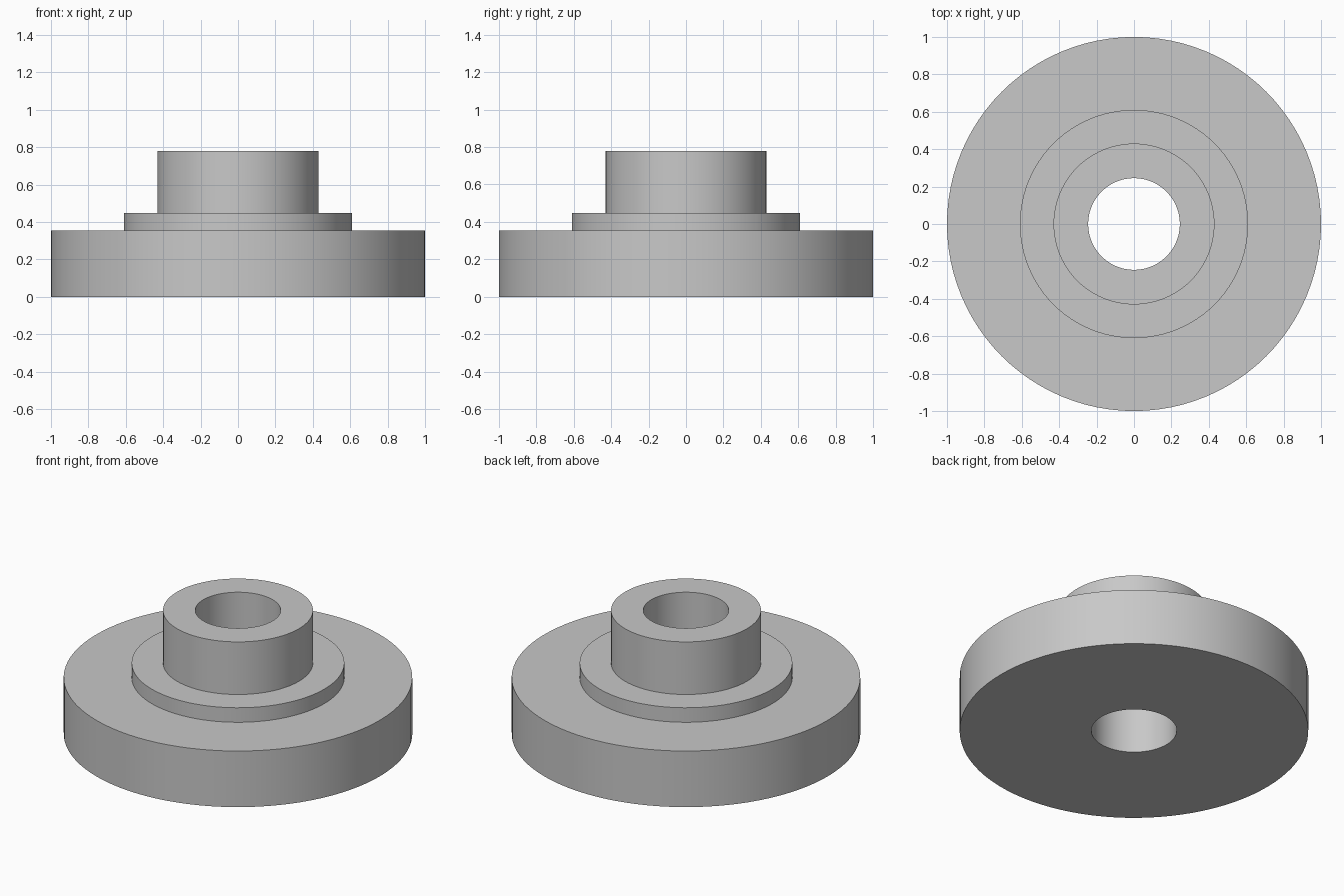
import bpy
import bmesh
import math

cube = bpy.data.objects.get("Cube")
if cube:
    bpy.data.objects.remove(cube, do_unlink=True)

SEGMENTS = 96
BORE, HUB, SHOULDER, RIM = 0.245, 0.43, 0.61, 1.0
FLANGE_TOP, SHOULDER_TOP, HUB_TOP = 0.355, 0.447, 0.78

# Plain grey metal
grey = bpy.data.materials.new("grey_metal")
grey.use_nodes = True
colour = (0.58, 0.58, 0.58, 1)
grey.diffuse_color = colour
grey.node_tree.nodes["Principled BSDF"].inputs["Base Color"].default_value = colour

# Closed half section: bore, flange, shoulder and hub
section = [(BORE, 0), (RIM, 0), (RIM, FLANGE_TOP), (SHOULDER, FLANGE_TOP),
           (SHOULDER, SHOULDER_TOP), (HUB, SHOULDER_TOP),
           (HUB, HUB_TOP), (BORE, HUB_TOP)]

# Revolve the section around the vertical axis
bm = bmesh.new()
verts = [bm.verts.new((r, 0, z)) for r, z in section]
edges = [bm.edges.new((v, verts[i - 1])) for i, v in enumerate(verts)]
bmesh.ops.spin(bm, geom=verts + edges, cent=(0, 0, 0), axis=(0, 0, 1),
               angle=math.tau, steps=SEGMENTS, use_merge=True)
bmesh.ops.remove_doubles(bm, verts=bm.verts, dist=0.0001)
bmesh.ops.recalc_face_normals(bm, faces=bm.faces)

mesh = bpy.data.meshes.new("stepped_hub_flange")
bm.to_mesh(mesh)
bm.free()
mesh.materials.append(grey)
flange = bpy.data.objects.new("stepped_hub_flange", mesh)
bpy.context.collection.objects.link(flange)

# Smooth walls, sharp rims
bpy.context.view_layer.objects.active = flange
flange.select_set(True)
bpy.ops.object.shade_smooth_by_angle(angle=math.radians(30))
